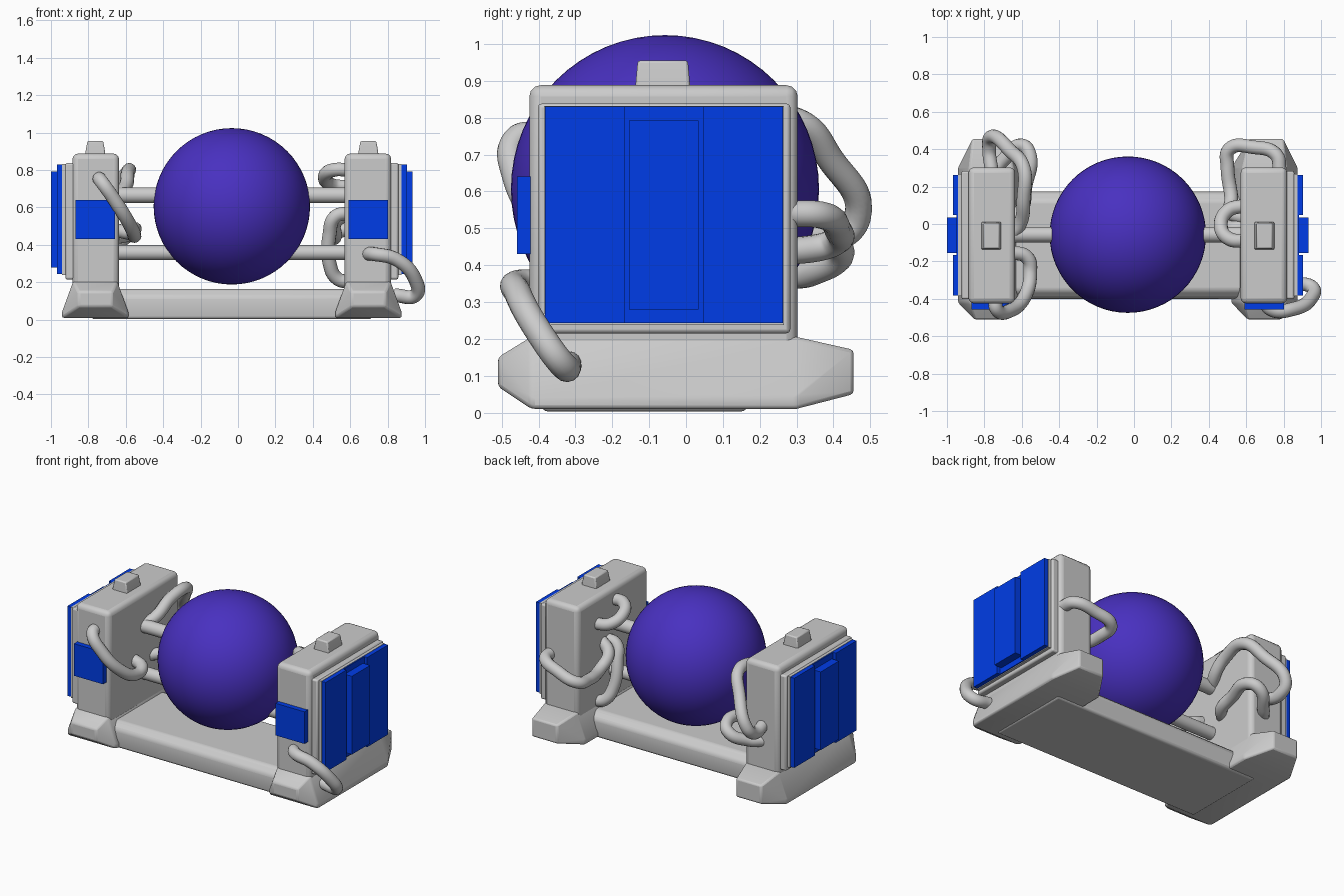
import bpy, bmesh, math
from mathutils import Vector

if "Cube" in bpy.data.objects:
    bpy.data.objects.remove(bpy.data.objects["Cube"])

CX, CY = -0.033, -0.057     # mirror plane and axle line


def mat(name, col):
    m = bpy.data.materials.new(name)
    m.diffuse_color = (*col, 1)
    m.use_nodes = True
    m.node_tree.nodes["Principled BSDF"].inputs["Base Color"].default_value = m.diffuse_color
    return m


GREY = mat("light grey", (0.60, 0.60, 0.60))
BLUE = mat("blue", (0.0, 0.046, 0.80))
PURPLE = mat("purple", (0.066, 0.030, 0.53))


def finish(bm, name, m, bevel=0, segs=3):
    bmesh.ops.recalc_face_normals(bm, faces=bm.faces)
    me = bpy.data.meshes.new(name)
    bm.to_mesh(me)
    bm.free()
    ob = bpy.data.objects.new(name, me)
    bpy.context.collection.objects.link(ob)
    me.materials.append(m)
    if bevel:
        b = ob.modifiers.new("bevel", 'BEVEL')
        b.width, b.segments = bevel, segs
        b.limit_method, b.angle_limit = 'ANGLE', math.radians(25)
    bpy.context.view_layer.objects.active = ob
    bpy.ops.object.select_all(action='DESELECT')
    ob.select_set(True)
    bpy.ops.object.shade_smooth_by_angle(angle=math.radians(35))
    return ob


def hull(name, pts, m, bevel=0, segs=3):
    bm = bmesh.new()
    for p in pts:
        bm.verts.new(p)
    bmesh.ops.convex_hull(bm, input=bm.verts)
    bmesh.ops.dissolve_limit(bm, angle_limit=0.02, verts=bm.verts, edges=bm.edges)
    return finish(bm, name, m, bevel, segs)


def box(name, x, y, z, m, bevel=0, segs=3):
    return hull(name, [(a, b, c) for a in x for b in y for c in z], m, bevel, segs)


def rod(name, x0, x1, z, r):
    bm = bmesh.new()
    bmesh.ops.create_cone(bm, cap_ends=True, segments=32, radius1=r, radius2=r, depth=x1 - x0)
    for v in bm.verts:
        v.co = Vector(((x0 + x1) / 2 + v.co.z, CY + v.co.x, z + v.co.y))
    finish(bm, name, GREY)


def hose(name, pts, r=0.037):
    cu = bpy.data.curves.new(name, 'CURVE')
    cu.dimensions = '3D'
    cu.bevel_depth, cu.bevel_resolution, cu.resolution_u = r, 5, 10
    cu.use_fill_caps = True
    sp = cu.splines.new('BEZIER')
    sp.bezier_points.add(len(pts) - 1)
    for bp, p in zip(sp.bezier_points, pts):
        bp.co = p
        bp.handle_left_type = bp.handle_right_type = 'AUTO'
    ob = bpy.data.objects.new(name, cu)
    bpy.context.collection.objects.link(ob)
    cu.materials.append(GREY)


# Central ball
bm = bmesh.new()
bmesh.ops.create_uvsphere(bm, u_segments=64, v_segments=32, radius=0.418)
bmesh.ops.translate(bm, verts=bm.verts, vec=(CX, CY, 0.606))
finish(bm, "central_ball", PURPLE)

# Base slab joining the two feet
prof = [(-0.39, 0.003), (-0.40, 0.07), (-0.395, 0.125), (-0.355, 0.165),
        (0.125, 0.165), (0.17, 0.125), (0.175, 0.07), (0.165, 0.003)]
hull("base_slab", [(CX + s * 0.75, y, z) for s in (-1, 1) for y, z in prof], GREY, 0.015)

for s, side in ((-1, "left"), (1, "right")):
    def X(*us):
        return [CX + s * u for u in us]

    # Foot: hull of sections along its length
    sections = [(-0.51, 0.64, 0.82, 0.07, 0.15, 0), (-0.42, 0.553, 0.908, 0.01, 0.205, 0.06),
                (0.30, 0.553, 0.908, 0.01, 0.205, 0.06), (0.455, 0.65, 0.83, 0.05, 0.17, 0.0)]
    pts = []
    for y, a, b, z0, z1, tap in sections:
        mid = z0 + 0.03
        for u, z in ((a, z0), (b, z0), (a, mid), (b, mid), (a + tap, z1), (b - tap, z1)):
            pts.append((CX + s * u, y, z))
    hull(side + "_foot", pts, GREY, 0.01, 2)

    # Tower body and its outer mounting frame
    box(side + "_tower", X(0.603, 0.852), (-0.425, 0.303), (0.15, 0.888), GREY, 0.03)
    box(side + "_tower_frame", X(0.70, 0.890), (-0.402, 0.283), (0.215, 0.838), GREY, 0.01, 2)
    box(side + "_panel_backing", X(0.80, 0.908), (-0.385, 0.266), (0.238, 0.832), GREY)

    # Knob on top, slightly tapered
    hull(side + "_top_knob",
         [(CX + s * (0.73 + i * w), -0.063 + j * d, z)
          for i in (-1, 1) for j in (-1, 1)
          for w, d, z in ((0.055, 0.075, 0.87), (0.052, 0.073, 0.90), (0.042, 0.068, 0.955))],
         GREY, 0.007, 2)

    # Blue panels on the outer face and the front
    box(side + "_panel_front", X(0.895, 0.936), (-0.382, -0.167), (0.243, 0.83), BLUE)
    box(side + "_panel_back", X(0.895, 0.936), (0.047, 0.263), (0.243, 0.83), BLUE)
    box(side + "_panel_recess", X(0.895, 0.915), (-0.17, 0.05), (0.243, 0.83), BLUE)
    box(side + "_panel_centre", X(0.895, 0.967), (-0.155, 0.034), (0.28, 0.792), BLUE)
    box(side + "_front_plate", X(0.625, 0.835), (-0.458, -0.40), (0.43, 0.64), BLUE)

# Axle rods through the ball
rod("upper_rod", CX - 0.65, CX + 0.65, 0.665, 0.042)
rod("lower_rod", CX - 0.65, CX + 0.65, 0.358, 0.040)

# Hoses
hose("right_front_hose", [(0.69, -0.39, 0.35), (0.73, -0.455, 0.35), (0.85, -0.455, 0.32),
                          (0.945, -0.40, 0.22), (0.948, -0.335, 0.13), (0.84, -0.32, 0.13)])
hose("left_front_hose", [(-0.74, -0.39, 0.75), (-0.735, -0.455, 0.745), (-0.66, -0.462, 0.64),
                         (-0.58, -0.38, 0.51), (-0.555, -0.27, 0.45), (-0.57, -0.18, 0.46),
                         (-0.66, -0.15, 0.48)])
hose("left_upper_back_hose", [(-0.66, -0.06, 0.67), (-0.61, 0.0, 0.70), (-0.59, 0.14, 0.78),
                              (-0.59, 0.30, 0.79), (-0.66, 0.39, 0.69), (-0.765, 0.465, 0.53),
                              (-0.775, 0.40, 0.47), (-0.76, 0.28, 0.48)])
hose("left_lower_back_hose", [(-0.75, 0.28, 0.37), (-0.70, 0.34, 0.38), (-0.60, 0.42, 0.44),
                              (-0.555, 0.36, 0.48), (-0.58, 0.20, 0.47), (-0.60, 0.08, 0.45),
                              (-0.66, 0.02, 0.44)])
hose("right_back_hose", [(0.78, 0.28, 0.54), (0.76, 0.37, 0.535), (0.64, 0.41, 0.50),
                         (0.51, 0.40, 0.46), (0.50, 0.30, 0.44), (0.52, 0.14, 0.45),
                         (0.52, 0.06, 0.52), (0.60, 0.03, 0.58)])
hose("right_inner_upper_hose", [(0.60, -0.09, 0.80), (0.51, -0.08, 0.80), (0.465, -0.02, 0.77),
                                (0.50, 0.07, 0.72), (0.60, 0.10, 0.71)])
hose("right_inner_lower_hose", [(0.60, -0.01, 0.57), (0.52, -0.02, 0.55), (0.49, 0.01, 0.46),
                                (0.49, 0.05, 0.30), (0.53, 0.08, 0.22), (0.60, 0.09, 0.20)])
